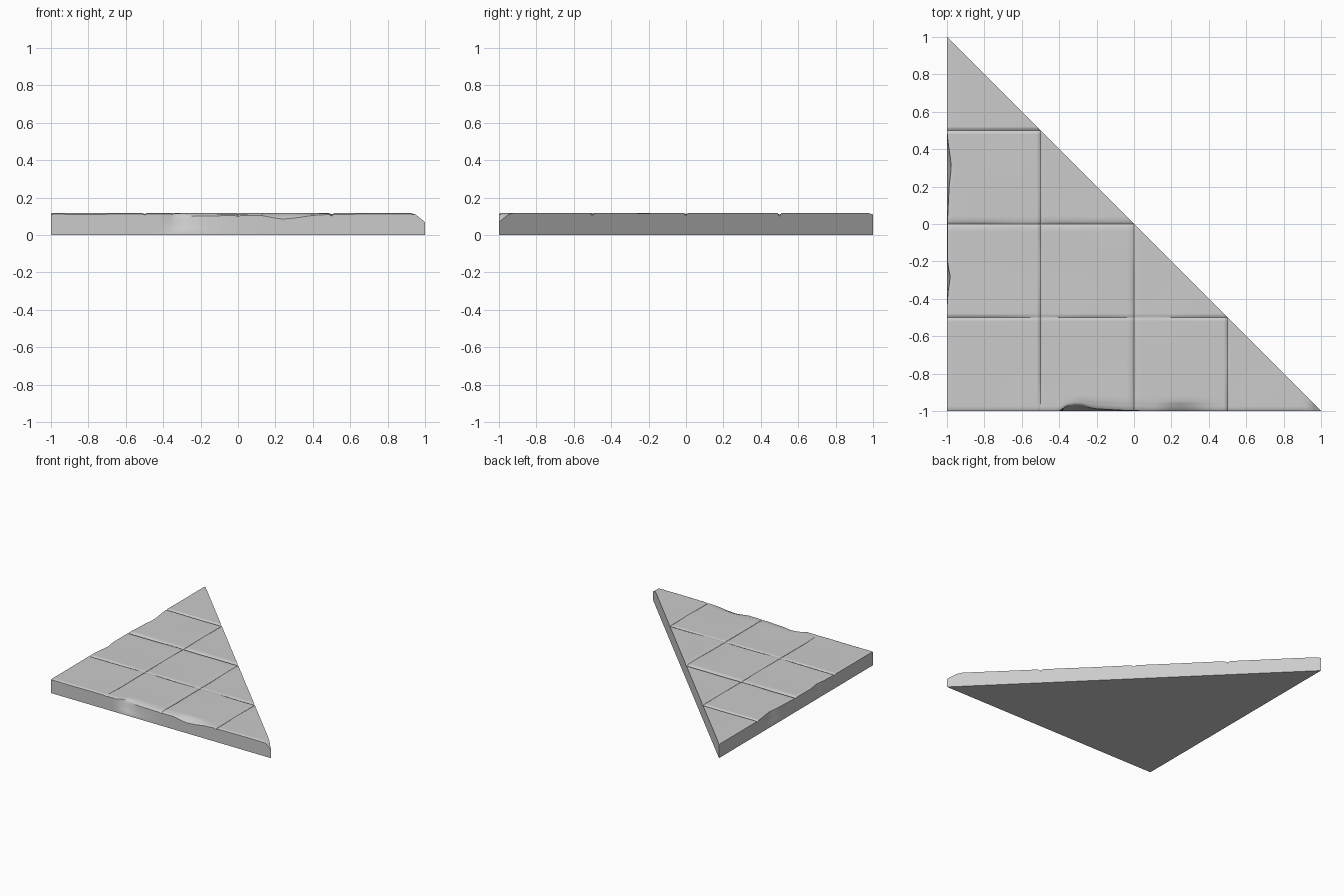
import bpy, bmesh, math
from mathutils import Vector, noise

if "Cube" in bpy.data.objects:
    bpy.data.objects.remove(bpy.data.objects["Cube"])

TOP = 0.117
JOINTS = (-0.5, 0.0, 0.5)

def lerp_points(t, pts):
    """Piecewise linear profile, zero outside its range."""
    for (a, va), (b, vb) in zip(pts, pts[1:]):
        if a <= t <= b:
            return va + (vb - va) * (t - a) / (b - a)
    return 0.0

# Chips: inward recess of the two straight edges, and drop of the front lip
FRONT_RECESS = [(-0.40, 0), (-0.37, 0.025), (-0.33, 0.034), (-0.28, 0.031),
                (-0.22, 0.013), (-0.04, 0.003), (0.1, 0)]
LEFT_RECESS = [(-0.45, 0), (-0.35, 0.007), (-0.29, 0.019), (-0.25, 0.012), (-0.22, 0.003),
               (0.02, 0.003), (0.2, 0.012), (0.31, 0.024), (0.45, 0.004), (0.5, 0)]
FRONT_DROP = [(-0.36, 0), (-0.24, 0.012), (-0.05, 0.008), (0.12, 0.006),
              (0.23, 0.027), (0.31, 0.02), (0.40, 0.006), (0.5, 0)]

def groove(d, across, along, seed):
    """Worn joint between tiles, varying in depth along its length."""
    n = noise.noise(Vector((along * 4, seed * 7.3, across * 3)))
    depth = 0.007 + 0.004 * n
    return depth * max(0.0, 1 - abs(d) / 0.014)

def height(x, y):
    z = TOP
    for k, j in enumerate(JOINTS):
        z -= groove(x - j, j, y, k + 1)
        z -= groove(y - j, j, x, k + 5)
    # gentle unevenness of the stone
    z += 0.0025 * noise.noise(Vector((x * 3, y * 3, 2.0)))
    # worn lips and chips at the straight edges
    z -= 0.006 * max(0.0, 1 - (y + 1) / 0.012)
    z -= 0.004 * max(0.0, 1 - (x + 1) / 0.012)
    z -= lerp_points(x, FRONT_DROP) * max(0.0, 1 - (y + 1) / 0.05)
    # broken tips
    z = min(z, TOP - (x - 0.94) * 0.8)
    z = min(z, TOP - (y - 0.975) * 0.3)
    return z

# Symmetric grid lines, refined at joints and edges
lines = {round(-1 + 0.04 * i, 3) for i in range(51)}
for j in JOINTS:
    lines |= {round(j + d, 3) for d in (-0.014, -0.007, 0, 0.007, 0.014)}
for e in (1.0, 0.988, 0.975, 0.95):
    lines |= {e, -e}
c = sorted(lines)
N = len(c) - 1

bm = bmesh.new()
grid = {}
for i in range(N + 1):
    for j in range(N + 1 - i):
        x, y = c[i], c[j]
        z = height(x, y)
        px = x + lerp_points(y, LEFT_RECESS) * max(0, 1 - (x + 1) / 0.12)
        py = y + lerp_points(x, FRONT_RECESS) * max(0, 1 - (y + 1) / 0.12)
        grid[i, j] = bm.verts.new((px, py, z))

# Tiled top surface
for i in range(N):
    for j in range(N - i):
        a, b, d = grid[i, j], grid[i + 1, j], grid[i, j + 1]
        if i + j + 2 <= N:
            bm.faces.new((a, b, grid[i + 1, j + 1], d))
        else:
            bm.faces.new((a, b, d))

# Side walls, counter-clockwise round the triangle
loop = [(i, 0) for i in range(N)]
loop += [(N - j, j) for j in range(N)]
loop += [(0, j) for j in range(N, 0, -1)]
upper = [grid[k] for k in loop]
top = upper
for f in (0.8, 0.55, 0.3, 0.12, 0.0):
    lower = []
    for k, v in zip(loop, top):
        x, y = c[k[0]], c[k[1]]
        t = max(0.0, (f - 0.12) / 0.88) ** 0.8
        lower.append(bm.verts.new((x + (v.co.x - x) * t, y + (v.co.y - y) * t, v.co.z * f)))
    for n in range(len(loop)):
        m = (n + 1) % len(loop)
        bm.faces.new((lower[n], lower[m], upper[m], upper[n]))
    upper = lower

# Flat underside
bm.faces.new(list(reversed(upper)))
bm.normal_update()

mesh = bpy.data.meshes.new("triangular_floor_slab")
bm.to_mesh(mesh)
bm.free()
slab = bpy.data.objects.new("triangular_floor_slab", mesh)
bpy.context.collection.objects.link(slab)
bpy.context.view_layer.objects.active = slab
slab.select_set(True)
bpy.ops.object.shade_smooth_by_angle(angle=math.radians(35))
